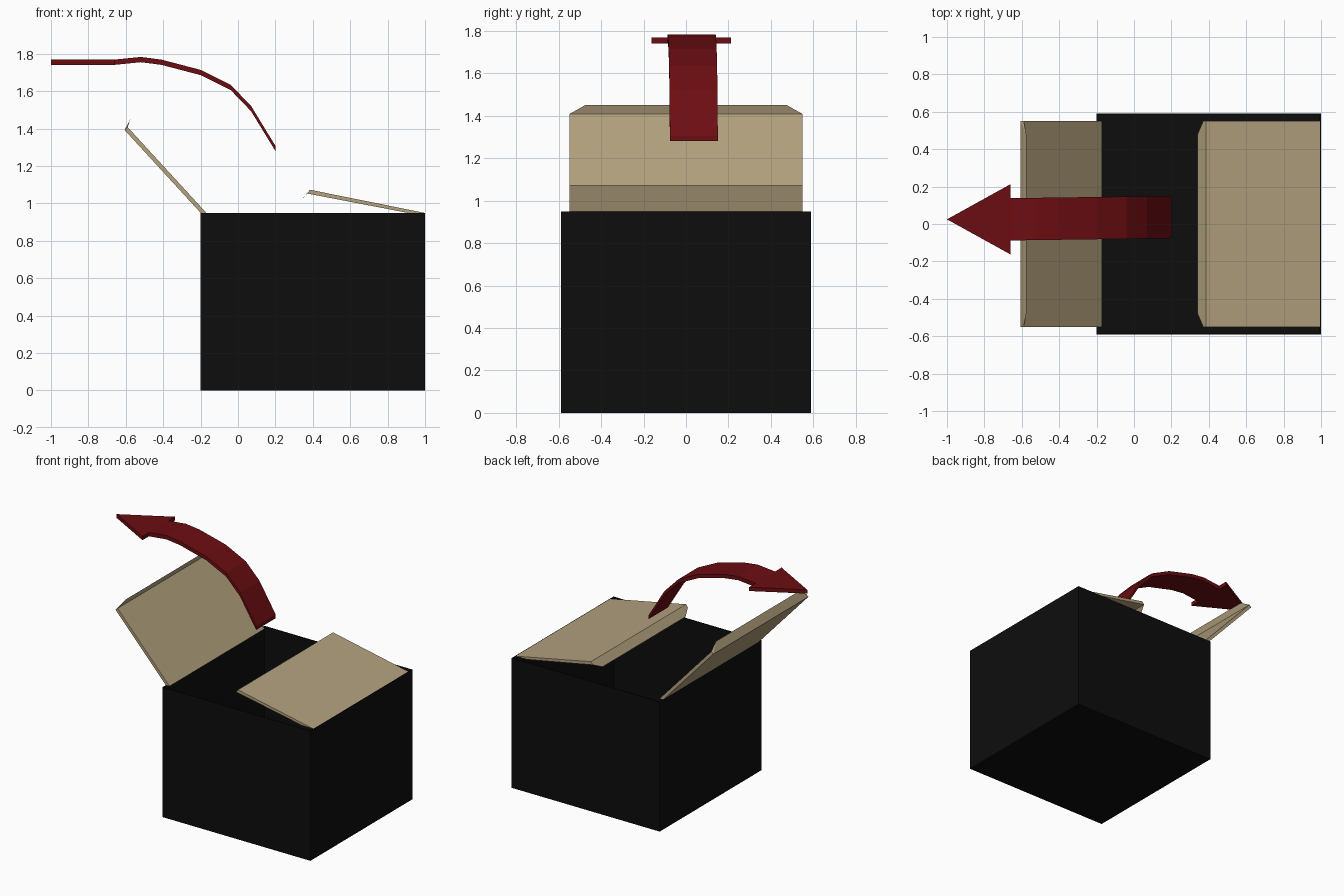
import bpy, bmesh

if "Cube" in bpy.data.objects:
    bpy.data.objects.remove(bpy.data.objects["Cube"])


def material(name, rgb):
    m = bpy.data.materials.new(name)
    m.diffuse_color = (*rgb, 1)
    m.use_nodes = True
    m.node_tree.nodes["Principled BSDF"].inputs["Base Color"].default_value = m.diffuse_color
    return m


black = material("black", (0.004, 0.004, 0.004))
tan = material("tan", (0.45, 0.36, 0.21))
red = material("red", (0.15, 0.004, 0.006))


def finish(name, bm, mat):
    bmesh.ops.recalc_face_normals(bm, faces=bm.faces)
    me = bpy.data.meshes.new(name)
    bm.to_mesh(me)
    bm.free()
    me.materials.append(mat)
    ob = bpy.data.objects.new(name, me)
    bpy.context.collection.objects.link(ob)
    return ob


def strip(name, sections, mat):
    """Loft a slab through sections: (lower xz, upper xz, y0, y1)."""
    bm = bmesh.new()
    rings = []
    for (ax, az), (bx, bz), y0, y1 in sections:
        rings.append([bm.verts.new(p) for p in
                      ((ax, y0, az), (ax, y1, az), (bx, y1, bz), (bx, y0, bz))])
    for r, s in zip(rings, rings[1:]):
        for i in range(4):
            j = (i + 1) % 4
            bm.faces.new((r[i], r[j], s[j], s[i]))
    bm.faces.new(rings[0])
    bm.faces.new(rings[-1])
    # Collapse sections that taper to an edge or a point
    bmesh.ops.remove_doubles(bm, verts=bm.verts, dist=1e-5)
    return finish(name, bm, mat)


# Open-topped box with thin walls
bm = bmesh.new()
bmesh.ops.create_cube(bm, size=1)
for v in bm.verts:
    v.co = (0.4 + v.co.x * 1.2, v.co.y * 1.18, 0.475 + v.co.z * 0.95)
bm.faces.ensure_lookup_table()
lid = max(bm.faces, key=lambda f: f.calc_center_median().z)
bmesh.ops.delete(bm, geom=[lid], context='FACES_ONLY')
box = finish("box_body", bm, black)
wall = box.modifiers.new("wall", 'SOLIDIFY')
wall.thickness = 0.01
wall.offset = -1

# Lid flaps, each with a lip that tapers to a sharp edge
strip("left_flap", [((-0.2, 0.95), (-0.17, 0.95), -0.55, 0.55),
                    ((-0.607, 1.393), (-0.59, 1.408), -0.55, 0.55),
                    ((-0.575, 1.45), (-0.575, 1.45), -0.475, 0.475)], tan)
strip("right_flap", [((0.905, 0.95), (0.995, 0.95), -0.55, 0.55),
                     ((0.37, 1.053), (0.385, 1.073), -0.55, 0.55),
                     ((0.34, 1.02), (0.34, 1.02), -0.48, 0.48)], tan)

# Curved arrow: shaft along an arc, then a flat pointed head
T = 0.014
arc = [(0.2, 1.294), (0.07, 1.507), (-0.04, 1.621), (-0.2, 1.7),
       (-0.41, 1.755), (-0.52, 1.769), (-0.66, 1.755)]
shaft = []
for x, z in arc:
    y = 0.025 + 0.012 * (x + 0.66) / 0.86
    shaft.append(((x, z - T), (x, z + T), y - 0.113, y + 0.113))
strip("arrow_shaft", shaft, red)
strip("arrow_head", [((-0.66, 1.755 - T), (-0.66, 1.755 + T), -0.163, 0.213),
                     ((-1.0, 1.755 - T), (-1.0, 1.755 + T), 0.025, 0.025)], red)
